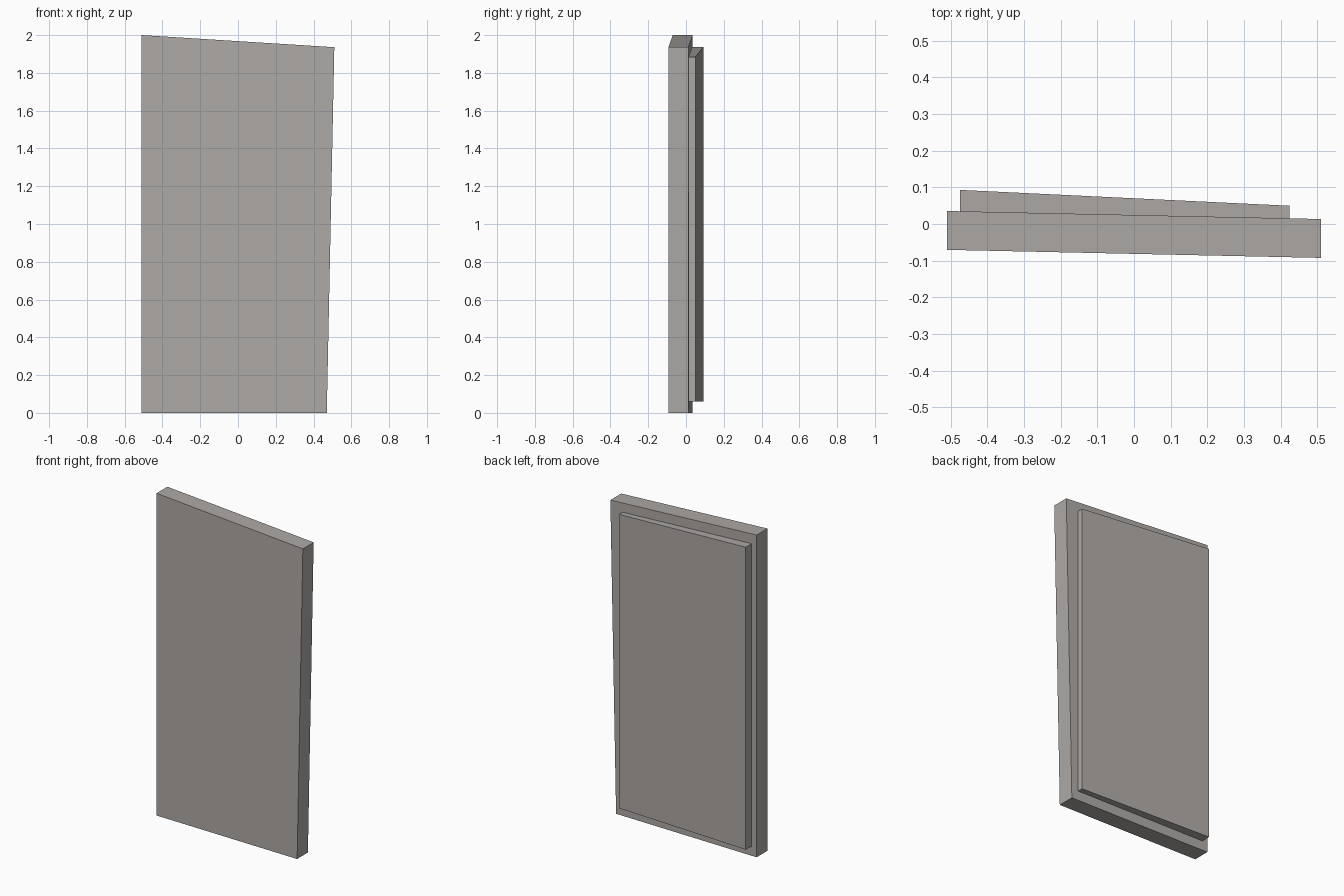
import bpy, bmesh

if "Cube" in bpy.data.objects:
    bpy.data.objects.remove(bpy.data.objects["Cube"])

grey = bpy.data.materials.new("warm_grey")
grey.diffuse_color = (0.42, 0.395, 0.38, 1.0)
grey.use_nodes = True
grey.node_tree.nodes["Principled BSDF"].inputs["Base Color"].default_value = grey.diffuse_color


def skewed_slab(name, outline, front, back):
    """Extrude an (x, z) outline between two slanted planes y = a + b * x."""
    bm = bmesh.new()
    rings = [[bm.verts.new((x, a + b * x, z)) for x, z in outline]
             for a, b in (front, back)]
    bm.faces.new(rings[0])
    bm.faces.new(rings[1][::-1])
    n = len(outline)
    for i in range(n):
        j = (i + 1) % n
        bm.faces.new((rings[0][j], rings[0][i], rings[1][i], rings[1][j]))
    bmesh.ops.recalc_face_normals(bm, faces=bm.faces)
    mesh = bpy.data.meshes.new(name)
    bm.to_mesh(mesh)
    bm.free()
    mesh.materials.append(grey)
    obj = bpy.data.objects.new(name, mesh)
    bpy.context.collection.objects.link(obj)
    return obj


# Main slab: right edge leans out, top slopes down to the right
skewed_slab("door_slab",
            [(-0.51, 0), (0.47, 0), (0.51, 1.936), (-0.51, 2.0)],
            (-0.0815, -0.0215), (0.0245, -0.0215))

# Raised panel on the back, seated slightly into the slab
skewed_slab("back_panel",
            [(-0.475, 0.06), (0.424, 0.06), (0.424, 1.884), (-0.475, 1.937)],
            (0.0225, -0.0215), (0.0702, -0.0480))
